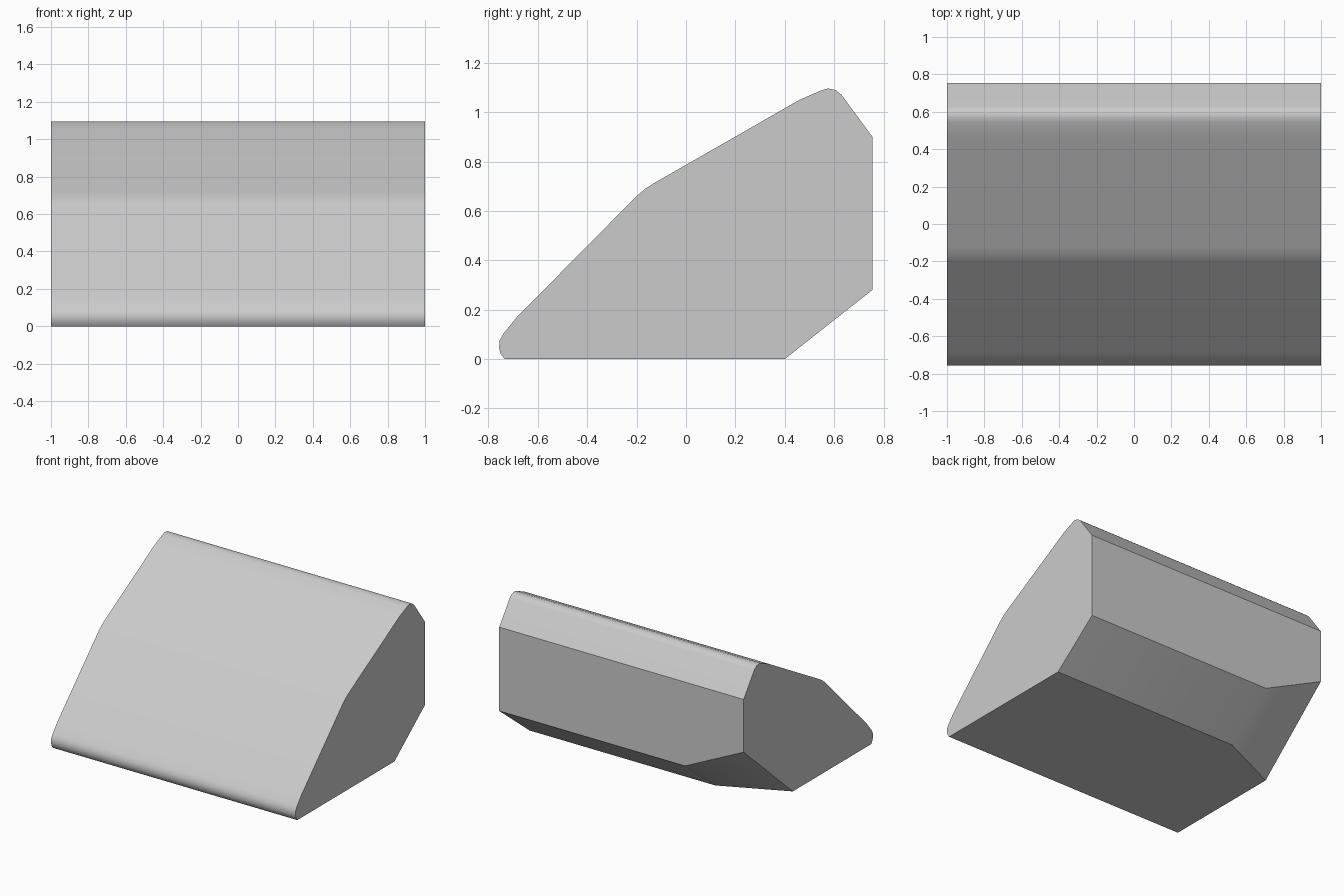
import bpy
import bmesh
import math

cube = bpy.data.objects.get("Cube")
if cube:
    bpy.data.objects.remove(cube, do_unlink=True)

# Plain grey material
grey = bpy.data.materials.new("light_grey")
grey.use_nodes = True
colour = (0.6, 0.6, 0.6, 1)
grey.diffuse_color = colour
grey.node_tree.nodes["Principled BSDF"].inputs["Base Color"].default_value = colour

# Side outline (y, z): rounded toe, sloped face, rounded ridge, back edge
outline = [
    (-0.735, 0), (-0.75, 0.02), (-0.757, 0.045), (-0.755, 0.075),
    (-0.738, 0.105), (-0.685, 0.17),
    (-0.2, 0.66), (-0.165, 0.69), (-0.125, 0.715),
    (0.46, 1.05), (0.545, 1.087), (0.575, 1.096), (0.605, 1.09), (0.63, 1.07),
    (0.755, 0.9),
]
chamfer = [(0.755, 0.28), (0.4, 0)]
wide_chamfer = [(0.755, 0.51), (0.18, 0)]

# Sections along x; the underside chamfer widens toward the -x end
sections = [(-1, wide_chamfer), (-0.52, chamfer), (1, chamfer)]

bm = bmesh.new()
rings = [[bm.verts.new((x, y, z)) for y, z in outline + under]
         for x, under in sections]
for a, b in zip(rings, rings[1:]):
    for i in range(len(a)):
        j = (i + 1) % len(a)
        bm.faces.new((a[i], a[j], b[j], b[i]))
bm.faces.new(rings[0])
bm.faces.new(rings[-1])
bmesh.ops.recalc_face_normals(bm, faces=bm.faces)

mesh = bpy.data.meshes.new("wedge_block")
bm.to_mesh(mesh)
bm.free()
mesh.materials.append(grey)
block = bpy.data.objects.new("wedge_block", mesh)
bpy.context.collection.objects.link(block)

# Smooth rounded bands, crisp corners, flat large faces
bpy.ops.object.select_all(action="DESELECT")
block.select_set(True)
bpy.context.view_layer.objects.active = block
bpy.ops.object.shade_smooth_by_angle(angle=math.radians(30))
weighted = block.modifiers.new("flat_large_faces", "WEIGHTED_NORMAL")
weighted.keep_sharp = True
